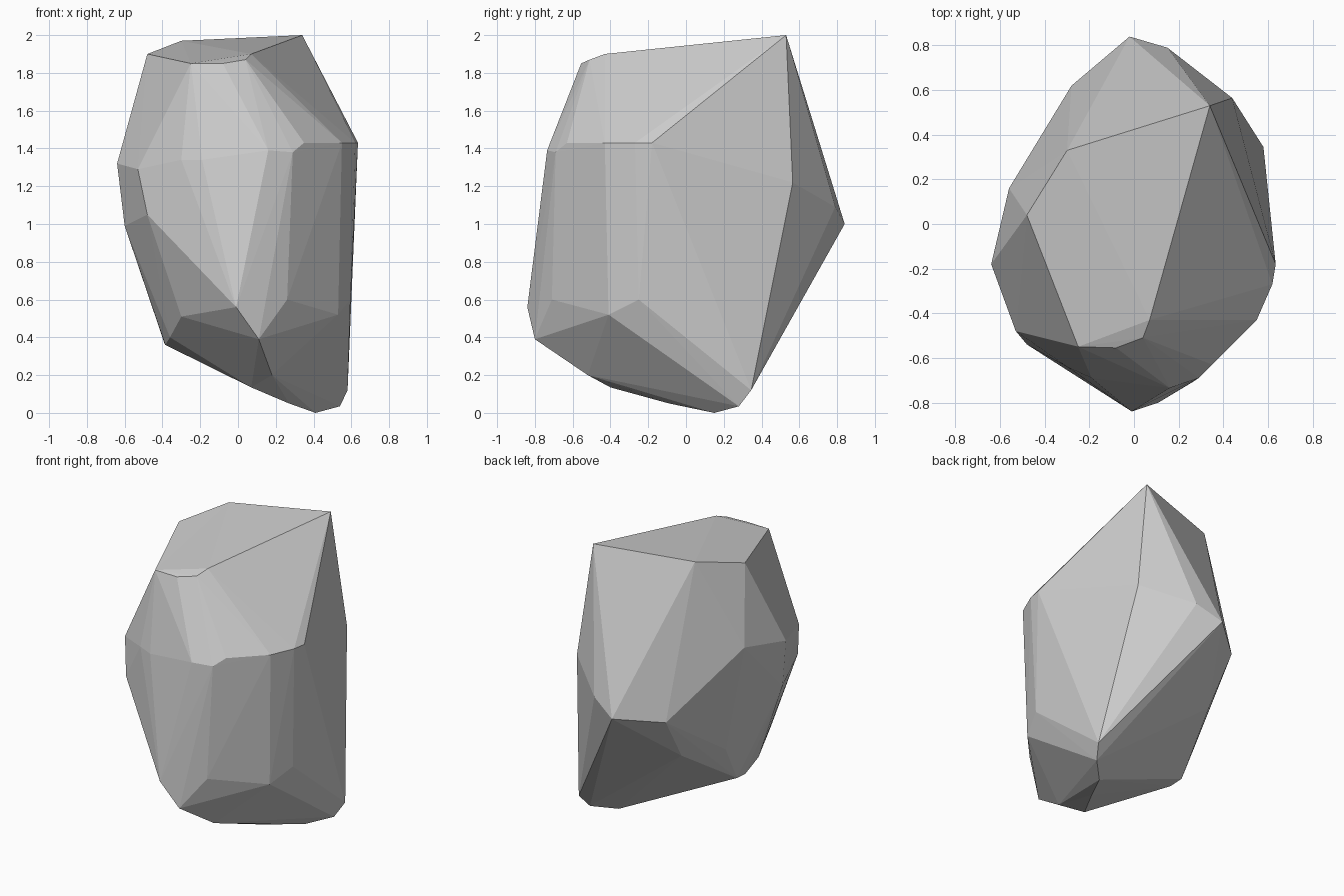
import bpy, bmesh

# Key corners of the faceted boulder, grouped by height
crown = [(.34, .53, 2), (-.30, .33, 1.97), (-.48, .04, 1.9), (-.25, -.55, 1.85),
         (-.08, -.555, 1.85), (.04, -.51, 1.87), (.07, -.43, 1.9)]
shoulder = [(-.64, -.18, 1.32), (-.56, .16, 1.38), (-.53, -.48, 1.29),
            (-.30, -.64, 1.34), (-.19, -.69, 1.34), (.16, -.735, 1.39),
            (.29, -.69, 1.38), (.35, -.63, 1.43), (.55, -.43, 1.43),
            (.62, -.27, 1.43), (.635, -.18, 1.43), (.44, .565, 1.22)]
waist = [(-.02, .84, 1), (.15, .79, 1.09), (-.28, .62, .96),
         (-.48, -.54, 1.05), (-.60, -.2, .99)]
skirt = [(-.01, -.84, .56), (.11, -.8, .39), (.26, -.71, .6), (.53, -.41, .52),
         (.595, -.25, .6), (-.30, -.5, .51), (-.36, -.28, .4), (-.385, -.1, .36),
         (-.39, 0, .37), (-.26, .42, .65), (-.41, .15, .63)]
foot = [(.58, .345, .12), (.54, .28, .035), (.41, .15, 0), (.27, -.09, .05),
        (.07, -.4, .135), (.18, -.52, .2)]

# Boulder: convex skin around the corners, flat shaded
bm = bmesh.new()
for ring in (crown, shoulder, waist, skirt, foot):
    for co in ring:
        bm.verts.new(co)
res = bmesh.ops.convex_hull(bm, input=bm.verts)
loose = [v for v in bm.verts if not v.link_faces]
bmesh.ops.delete(bm, geom=loose, context='VERTS')
bmesh.ops.recalc_face_normals(bm, faces=bm.faces)
mesh = bpy.data.meshes.new("boulder")
bm.to_mesh(mesh)
bm.free()
bpy.context.collection.objects.link(bpy.data.objects.new("boulder", mesh))
